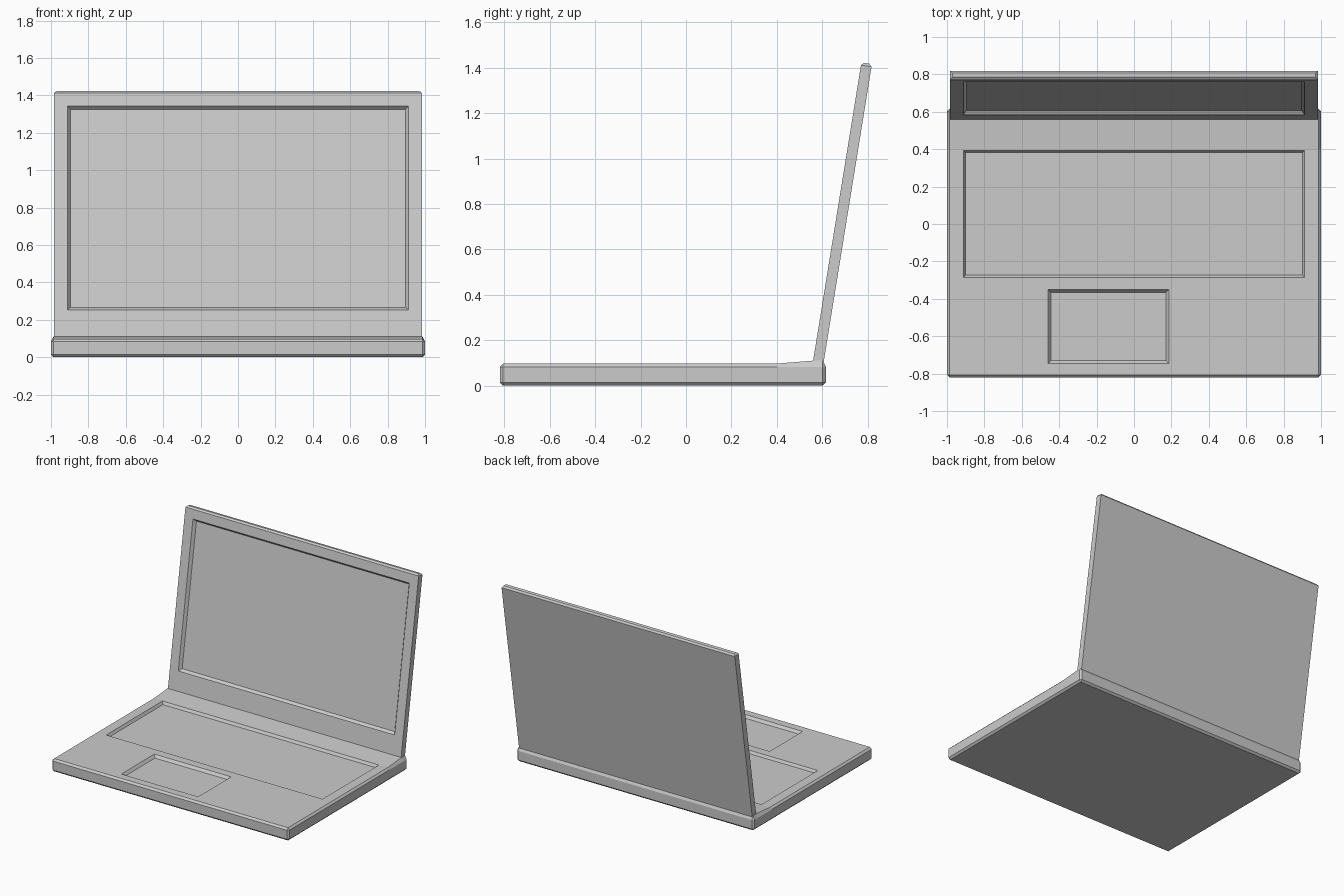
import bpy, bmesh
from math import radians
from mathutils import Matrix, Vector

if "Cube" in bpy.data.objects:
    bpy.data.objects.remove(bpy.data.objects["Cube"])


def box(bm, lo, hi):
    """Add an axis-aligned box between two corners."""
    lo, hi = Vector(lo), Vector(hi)
    m = Matrix.Translation((lo + hi) / 2) @ Matrix.Diagonal((*(hi - lo), 1))
    return bmesh.ops.create_cube(bm, size=1, matrix=m)["verts"]


def finish(bm, name):
    bmesh.ops.recalc_face_normals(bm, faces=bm.faces)
    me = bpy.data.meshes.new(name)
    bm.to_mesh(me)
    bm.free()
    ob = bpy.data.objects.new(name, me)
    bpy.context.collection.objects.link(ob)
    return ob


def cut_recess(ob, a0, a1, b0, b1, depth, inset, place):
    """Sink a rectangular recess with sloped walls into ob; place maps (a, b, height) to the surface."""
    bm = bmesh.new()
    rise = 0.03
    grow = inset / depth * rise
    for v in box(bm, (a0, b0, -depth), (a1, b1, rise)):
        k = -inset if v.co.z < 0 else grow
        v.co.x += k if v.co.x > (a0 + a1) / 2 else -k
        v.co.y += k if v.co.y > (b0 + b1) / 2 else -k
    bm.transform(place)
    cutter = finish(bm, "recess_cutter")
    cutter.hide_render = True
    mod = ob.modifiers.new("recess", "BOOLEAN")
    mod.object, mod.operation, mod.solver = cutter, "DIFFERENCE", "EXACT"
    bpy.context.view_layer.objects.active = ob
    bpy.ops.object.modifier_apply(modifier=mod.name)
    bpy.data.objects.remove(cutter)


# Base: chamfered slab whose top rises slightly towards the hinge
bm = bmesh.new()
box(bm, (-1, -0.82, 0), (1, 0.616, 0.097))
bmesh.ops.bevel(bm, geom=bm.edges[:], offset=0.014, segments=1, affect="EDGES")
for y in (0.4, 0.56):
    bmesh.ops.bisect_plane(bm, geom=bm.verts[:] + bm.edges[:] + bm.faces[:],
                           plane_co=(0, y, 0), plane_no=(0, 1, 0))
for v in bm.verts:
    if v.co.z > 0.09 and v.co.y > 0.5:
        v.co.z = 0.11
base = finish(bm, "base")

# Keyboard well and trackpad
top = Matrix.Translation((0, 0, 0.097))
cut_recess(base, -0.912, 0.912, -0.285, 0.393, 0.02, 0.012, top)
cut_recess(base, -0.46, 0.187, -0.747, -0.35, 0.02, 0.016, top)

# Lid: thin slab with a chamfered top, leaning back from the hinge
tilt = Matrix.Translation((0, 0.56, 0.11)) @ Matrix.Rotation(radians(-9.2), 4, "X")
bm = bmesh.new()
box(bm, (-0.983, 0, -0.02), (0.983, 0.047, 1.331))
rim = [e for e in bm.edges if all(v.co.z > 1 for v in e.verts)]
bmesh.ops.bevel(bm, geom=rim, offset=0.012, segments=1, affect="EDGES")
bm.transform(tilt)
lid = finish(bm, "lid")

# Screen recess on the lid's front face
cut_recess(lid, -0.912, 0.912, 0.145, 1.25, 0.022, 0.016,
           tilt @ Matrix.Rotation(radians(90), 4, "X"))
